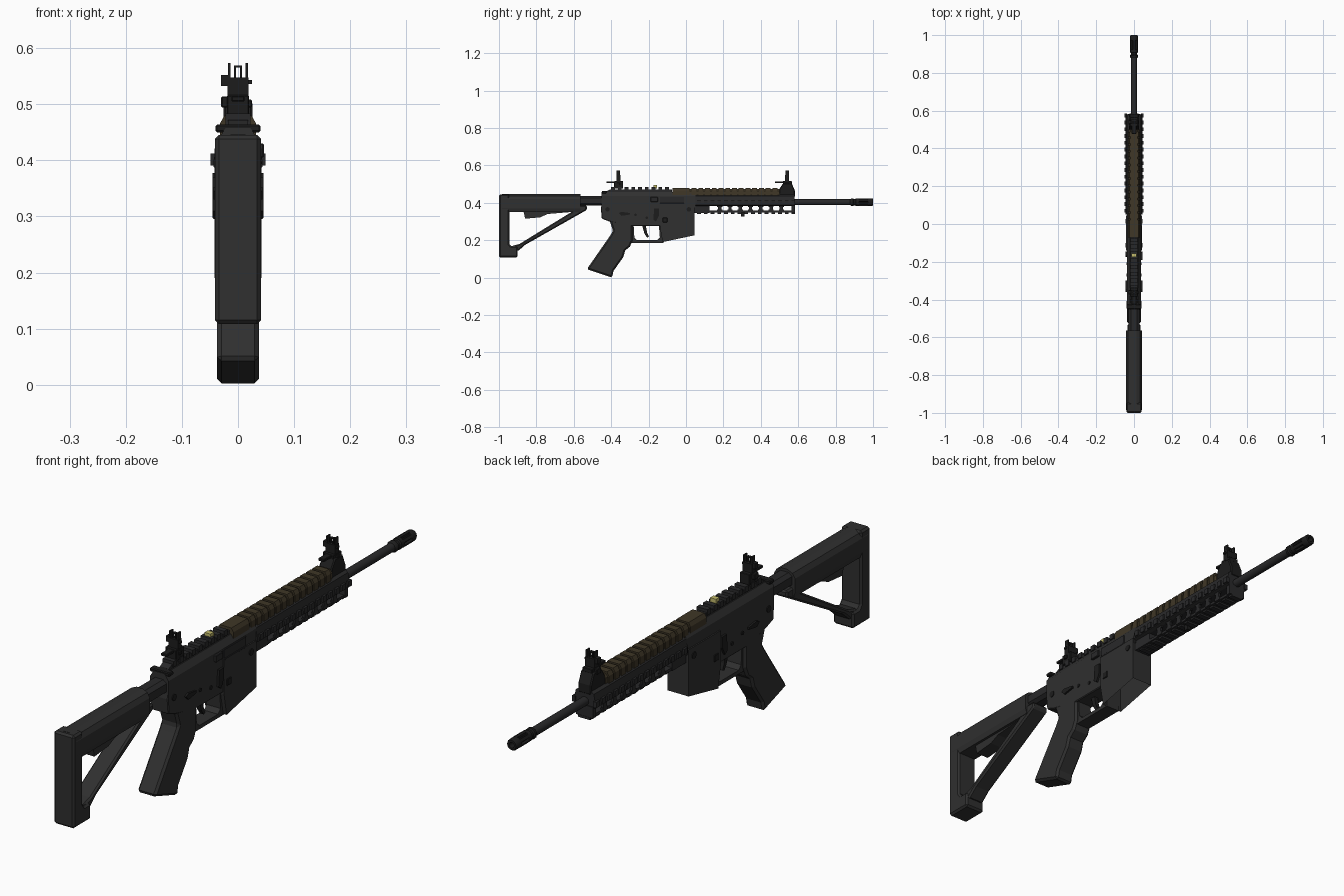
import bpy, bmesh, math
from mathutils import Vector, Matrix


def material(name, rgb):
    m = bpy.data.materials.new(name)
    m.diffuse_color = (*rgb, 1)
    return m


GREY = material("dark grey polymer", (0.029, 0.029, 0.029))
STEEL = material("gunmetal", (0.022, 0.022, 0.023))
BLACK = material("near black", (0.012, 0.012, 0.012))
BROWN = material("dark brown", (0.050, 0.038, 0.020))
YELLOW = material("pale yellow", (0.55, 0.50, 0.15))


def finish(name, bm, mat, bevel=0):
    bmesh.ops.recalc_face_normals(bm, faces=bm.faces)
    me = bpy.data.meshes.new(name)
    bm.to_mesh(me)
    bm.free()
    me.materials.append(mat)
    ob = bpy.data.objects.new(name, me)
    bpy.context.collection.objects.link(ob)
    if bevel:
        mod = ob.modifiers.new("chamfer", 'BEVEL')
        mod.width, mod.segments, mod.limit_method = bevel, 1, 'ANGLE'
        mod.angle_limit = math.radians(40)
    return ob


def extrude(bm, pts, vec):
    f = bm.faces.new([bm.verts.new(p) for p in pts])
    r = bmesh.ops.extrude_face_region(bm, geom=[f])
    bmesh.ops.translate(bm, vec=vec, verts=[g for g in r["geom"] if isinstance(g, bmesh.types.BMVert)])
    bm.faces.ensure_lookup_table()
    if f not in bm.faces:
        bm.faces.new(f.verts)


def side_prism(name, yz, half, mat, bevel=0, x=0):
    """Side profile extruded across the width."""
    bm = bmesh.new()
    extrude(bm, [(x - half, y, z) for y, z in yz], (2 * half, 0, 0))
    return finish(name, bm, mat, bevel)


def long_prism(name, half_xz, y0, y1, mat, bevel=0):
    """Mirrored cross-section extruded along the length."""
    bm = bmesh.new()
    pts = half_xz + [(-x, z) for x, z in reversed(half_xz)]
    extrude(bm, [(x, y0, z) for x, z in pts], (0, y1 - y0, 0))
    return finish(name, bm, mat, bevel)


def boxes(name, spans, mat, bevel=0):
    """Boxes given as (x0, x1, y0, y1, z0, z1)."""
    bm = bmesh.new()
    for x0, x1, y0, y1, z0, z1 in spans:
        mt = Matrix.Translation(((x0 + x1) / 2, (y0 + y1) / 2, (z0 + z1) / 2)) @ \
            Matrix.Diagonal((x1 - x0, y1 - y0, z1 - z0, 1))
        bmesh.ops.create_cube(bm, size=1, matrix=mt)
    return finish(name, bm, mat, bevel)


def both(x0, x1, *rest):
    return [(x0, x1, *rest), (-x1, -x0, *rest)]


def turned(name, rz, z, mat, sides=12):
    """Lathe of (radius, y) pairs around a lengthwise axis."""
    bm = bmesh.new()
    rings = [[bm.verts.new((r * math.cos(a), y, z + r * math.sin(a)))
              for a in (2 * math.pi * i / sides for i in range(sides))] for r, y in rz]
    for a, b in zip(rings, rings[1:]):
        for i in range(sides):
            bm.faces.new((a[i], a[(i + 1) % sides], b[(i + 1) % sides], b[i]))
    bm.faces.new(rings[0])
    bm.faces.new(rings[-1])
    ob = finish(name, bm, mat)
    for p in ob.data.polygons:
        p.use_smooth = len(p.vertices) == 4
    ob.data.set_sharp_from_angle(angle=math.radians(40))
    return ob


def pins(name, spots, x0, x1, mat):
    """Short cross pins at (y, z, radius)."""
    bm = bmesh.new()
    for y, z, r in spots:
        mt = Matrix.Translation(((x0 + x1) / 2, y, z)) @ Matrix.Rotation(math.pi / 2, 4, 'Y')
        bmesh.ops.create_cone(bm, cap_ends=True, segments=12, radius1=r, radius2=r, depth=x1 - x0, matrix=mt)
    return finish(name, bm, mat)


# Stock: top tube, butt, foot, diagonal strut
long_prism("stock_tube", [(0.036, 0.35), (0.042, 0.37), (0.042, 0.42), (0.032, 0.437), (0.012, 0.446)],
           -0.985, -0.565, GREY)
side_prism("stock_butt", [(-1, 0.445), (-0.945, 0.445), (-0.945, 0.18), (-0.935, 0.167), (-0.9, 0.167),
                          (-0.9, 0.108), (-1, 0.108)], 0.041, GREY, 0.007)
side_prism("stock_strut", [(-0.945, 0.165), (-0.9, 0.140), (-0.86, 0.175), (-0.53, 0.362), (-0.53, 0.385),
                           (-0.58, 0.385), (-0.61, 0.352), (-0.89, 0.180)], 0.034, GREY, 0.006)
side_prism("stock_lever", [(-0.87, 0.36), (-0.86, 0.315), (-0.78, 0.322), (-0.74, 0.34), (-0.62, 0.35),
                           (-0.6, 0.36)], 0.026, GREY)
long_prism("buffer_tube", [(0.016, 0.385), (0.03, 0.395), (0.03, 0.425), (0.016, 0.436)], -0.58, -0.44, STEEL)

# Upper receiver
long_prism("upper_receiver", [(0.037, 0.375), (0.037, 0.435), (0.022, 0.458)], -0.452, 0.05, GREY)
side_prism("rail_base", [(-0.45, 0.45), (-0.405, 0.472), (-0.075, 0.472), (-0.075, 0.45)], 0.018, STEEL)
boxes("receiver_rail_teeth", [(-0.022, 0.022, -0.40 + i * 0.036, -0.38 + i * 0.036, 0.462, 0.483)
                              for i in range(9)], STEEL)
boxes("charging_handle", [(-0.04, 0.04, -0.45, -0.425, 0.45, 0.464), (-0.014, 0.014, -0.45, -0.38, 0.445, 0.464)],
      BLACK, 0.003)
boxes("ejection_cover", [(0.034, 0.041, -0.14, -0.01, 0.397, 0.432), (0.034, 0.043, -0.14, -0.01, 0.392, 0.399),
                         (0.034, 0.046, -0.19, -0.15, 0.405, 0.43)], STEEL, 0.002)
boxes("rail_latch", [(-0.012, 0.012, -0.175, -0.155, 0.475, 0.494)], YELLOW)

# Lower receiver and magazine well, with an open recess underneath
side_prism("lower_receiver", [(-0.45, 0.40), (-0.455, 0.37), (-0.45, 0.315), (-0.41, 0.30), (-0.30, 0.275),
                              (-0.13, 0.275), (-0.12, 0.40)], 0.037, GREY, 0.003)
well = side_prism("magazine_well", [(-0.14, 0.395), (-0.14, 0.27), (-0.125, 0.19), (0.045, 0.226),
                                    (0.045, 0.395)], 0.042, GREY)
bm = bmesh.new()
bm.from_mesh(well.data)
floor = [f for f in bm.faces if f.normal.z < -0.8]
bmesh.ops.inset_region(bm, faces=floor, thickness=0.011)
bmesh.ops.translate(bm, vec=(0, 0, 0.11), verts=list({v for f in floor for v in f.verts}))
bm.to_mesh(well.data)
bm.free()

# Grip, trigger guard and trigger
side_prism("grip", [(-0.41, 0.31), (-0.40, 0.28), (-0.39, 0.25), (-0.405, 0.225), (-0.53, 0.045), (-0.395, 0),
                    (-0.388, 0.035), (-0.335, 0.11), (-0.325, 0.145), (-0.30, 0.165), (-0.285, 0.20),
                    (-0.285, 0.285)], 0.037, GREY, 0.008)
side_prism("trigger_guard", [(-0.30, 0.28), (-0.28, 0.28), (-0.276, 0.215), (-0.262, 0.2), (-0.155, 0.2),
                             (-0.14, 0.215), (-0.145, 0.28), (-0.12, 0.28), (-0.12, 0.186), (-0.29, 0.186),
                             (-0.305, 0.20)], 0.028, GREY)
side_prism("trigger", [(-0.235, 0.28), (-0.215, 0.28), (-0.208, 0.24), (-0.198, 0.218), (-0.208, 0.214),
                       (-0.222, 0.235)], 0.008, BLACK)
for s in (1, -1):
    side_prism("selector_lever", [(-0.36, 0.345), (-0.345, 0.352), (-0.30, 0.345), (-0.30, 0.337), (-0.345, 0.330)],
               0.004, BLACK, x=s * 0.040)
    side_prism("catch_lever", [(-0.17, 0.37), (-0.145, 0.37), (-0.145, 0.33), (-0.16, 0.30), (-0.175, 0.31)],
               0.004, BLACK, x=s * 0.041)
pins("receiver_pins", [(-0.42, 0.365, 0.012), (-0.27, 0.335, 0.007), (-0.21, 0.32, 0.007)], -0.040, 0.040, BLACK)
pins("front_pin", [(0.015, 0.365, 0.012)], -0.045, 0.045, BLACK)
boxes("magazine_release", both(0.036, 0.045, -0.125, -0.10, 0.295, 0.32), BLACK, 0.002)

# Handguard: angled upper shell, slotted lower walls, toothed rails
long_prism("handguard_shell", [(0.030, 0.383), (0.044, 0.388), (0.044, 0.398), (0.036, 0.436), (0.024, 0.445)],
           0.05, 0.58, STEEL)
boxes("handguard_lower", [(-0.032, 0.032, 0.045, 0.125, 0.346, 0.39), (-0.030, 0.030, 0.12, 0.58, 0.348, 0.358),
                          (-0.034, 0.034, 0.565, 0.583, 0.348, 0.39)], STEEL)
webs = []
for i in range(1, 8):
    y = 0.125 + i * 0.055
    webs += both(0.024, 0.033, y - 0.009, y + 0.009, 0.35, 0.388)
    for e in (-0.009, 0.009):  # rounded slot corners
        webs += both(0.024, 0.033, y + e - 0.005, y + e + 0.005, 0.35, 0.363)
        webs += both(0.024, 0.033, y + e - 0.005, y + e + 0.005, 0.378, 0.388)
boxes("handguard_webs", webs, STEEL)
teeth = [(-0.024, 0.024, 0.06 + i * 0.036, 0.08 + i * 0.036, 0.341, 0.35) for i in range(15)]
for i in range(15):
    teeth += both(0.036, 0.049, 0.06 + i * 0.036, 0.08 + i * 0.036, 0.391, 0.412)
boxes("handguard_teeth", teeth, STEEL)
boxes("sling_stud", [(-0.008, 0.008, 0.295, 0.312, 0.327, 0.348)], BLACK)

# Brown ribbed top cover
long_prism("cover_core", [(0.028, 0.435), (0.028, 0.462), (0.019, 0.474)], -0.04, 0.50, BROWN)
long_prism("cover_block", [(0.032, 0.432), (0.032, 0.466), (0.024, 0.48)], -0.072, 0.02, BROWN)
for i in range(13):
    y = 0.03 + i * 0.036
    long_prism("cover_rib", [(0.032, 0.435), (0.032, 0.466), (0.024, 0.48)], y, y + 0.026, BROWN)

# Barrel and slotted muzzle device
AXIS = 0.403
turned("barrel", [(0.016, 0.04), (0.016, 0.90)], AXIS, STEEL)
turned("muzzle_collar", [(0.016, 0.878), (0.021, 0.884), (0.021, 0.893), (0.017, 0.897), (0.017, 0.905),
                         (0.021, 0.909), (0.021, 0.925), (0.012, 0.925), (0.012, 0.94)], AXIS, BLACK)
turned("muzzle_ring", [(0.010, 0.94), (0.013, 0.972), (0.021, 0.972), (0.021, 0.994), (0.018, 1.0), (0.010, 1.0),
                       (0.009, 0.945)], AXIS, BLACK)
bm = bmesh.new()
for k in range(6):
    mt = Matrix.Translation((0, 0.949, AXIS)) @ Matrix.Rotation(k * math.pi / 3, 4, 'Y') @ \
        Matrix.Translation((0, 0, 0.0165)) @ Matrix.Diagonal((0.011, 0.05, 0.008, 1))
    bmesh.ops.create_cube(bm, size=1, matrix=mt)
finish("muzzle_prongs", bm, BLACK)

# Front sight tower
side_prism("front_sight_base", [(0.495, 0.43), (0.50, 0.475), (0.52, 0.505), (0.565, 0.505), (0.582, 0.465),
                                (0.582, 0.43)], 0.026, BLACK, 0.004)


def sight(name, y, base_z):
    """Folding sight: clamp, lever, knobs, upright with guard ears and a ring."""
    boxes(name + "_clamp", [(-0.02, 0.02, y - 0.022, y + 0.026, base_z, 0.516),
                            (-0.012, 0.012, y - 0.064, y, 0.505, 0.515),
                            (-0.03, -0.018, y - 0.012, y + 0.012, 0.494, 0.514),
                            (0.018, 0.025, y - 0.008, y + 0.008, 0.494, 0.508)], BLACK, 0.002)
    boxes(name + "_upright", [(-0.019, 0.019, y - 0.010, y + 0.012, 0.515, 0.548),
                              (-0.03, -0.018, y - 0.009, y + 0.009, 0.532, 0.552),
                              (0.018, 0.025, y - 0.006, y + 0.006, 0.536, 0.543)]
          + both(0.013, 0.018, y - 0.009, y + 0.010, 0.545, 0.573)
          + both(0.004, 0.007, y - 0.005, y + 0.005, 0.545, 0.566)
          + [(-0.007, 0.007, y - 0.005, y + 0.005, 0.565, 0.569)], BLACK)


sight("rear_sight", -0.362, 0.475)
sight("front_sight", 0.54, 0.50)
